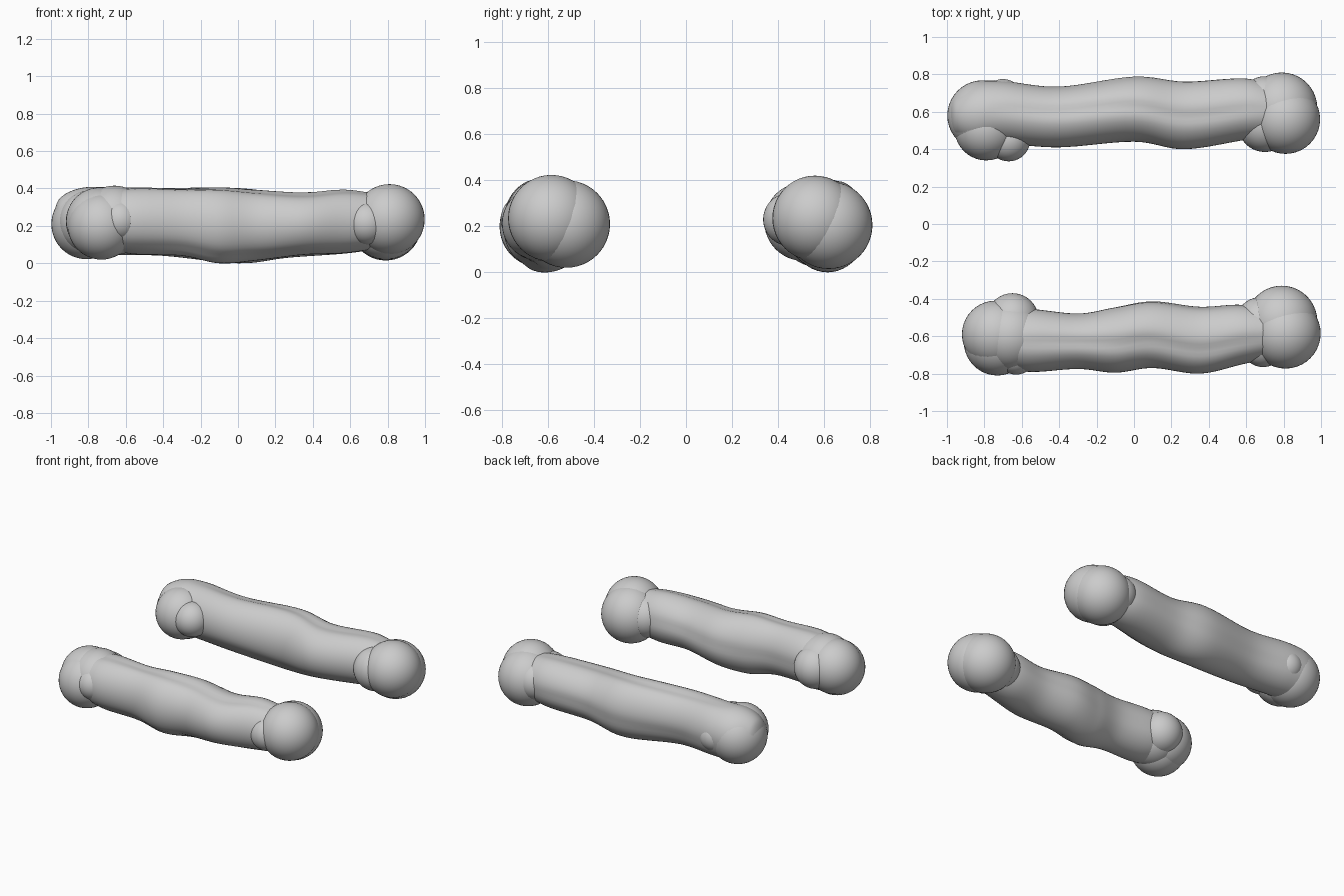
import bpy, bmesh, math
from mathutils import Vector

if "Cube" in bpy.data.objects:
    bpy.data.objects.remove(bpy.data.objects["Cube"])

SIDES, STEPS = 48, 8


def spline(p0, p1, p2, p3, t):
    return 0.5 * (2 * p1 + (p2 - p0) * t + (2 * p0 - 5 * p1 + 4 * p2 - p3) * t * t
                  + (3 * p1 - p0 - 3 * p2 + p3) * t ** 3)


def shaft(name, stations, groove):
    """Lofted shaft; stations are (x, y min, y max, z min, z max)."""
    pts = [Vector(s) for s in stations]
    pts = [pts[0]] + pts + [pts[-1]]
    rows = [spline(*pts[i:i + 4], k / STEPS)
            for i in range(len(pts) - 3) for k in range(STEPS)] + [pts[-1]]
    bm = bmesh.new()
    rings = []
    for x, y0, y1, z0, z1 in rows:
        fade = max(0, 1 - (abs(x) / 0.8) ** 4)
        ring = []
        for j in range(SIDES):
            a = 2 * math.pi * j / SIDES
            r = 1.0
            # long shallow grooves, wandering a little along the bone
            for g, depth in ((groove, 0.07), (groove + 2.4, 0.04), (groove - 1.7, 0.035)):
                d = (a - g - 0.12 * math.sin(4 * x) + math.pi) % (2 * math.pi) - math.pi
                r -= depth * fade * math.exp(-(d / 0.22) ** 2)
            ring.append(bm.verts.new((x, (y0 + y1) / 2 + r * (y1 - y0) / 2 * math.cos(a),
                                      (z0 + z1) / 2 + r * (z1 - z0) / 2 * math.sin(a))))
        rings.append(ring)
    for a, b in zip(rings, rings[1:]):
        for j in range(SIDES):
            k = (j + 1) % SIDES
            bm.faces.new((a[j], a[k], b[k], b[j]))
    bm.faces.new(rings[0])
    bm.faces.new(rings[-1])
    bmesh.ops.recalc_face_normals(bm, faces=bm.faces)
    finish(bm, name)


def knuckles(name, lobes):
    """Cluster of overlapping rounded lobes: (x, y, z, radius)."""
    bm = bmesh.new()
    for x, y, z, r in lobes:
        new = bmesh.ops.create_uvsphere(bm, u_segments=40, v_segments=24, radius=r)
        bmesh.ops.translate(bm, verts=new["verts"], vec=(x, y, z))
    finish(bm, name)


def finish(bm, name):
    me = bpy.data.meshes.new(name)
    bm.to_mesh(me)
    bm.free()
    ob = bpy.data.objects.new(name, me)
    bpy.context.collection.objects.link(ob)
    for p in me.polygons:
        p.use_smooth = True


# Back bone: shaft swallows most of the left knuckle
shaft("back_bone_shaft", [
    (-0.985, 0.54, 0.64, 0.17, 0.27), (-0.95, 0.47, 0.69, 0.10, 0.35),
    (-0.85, 0.42, 0.755, 0.05, 0.40), (-0.70, 0.43, 0.765, 0.045, 0.41),
    (-0.40, 0.41, 0.735, 0.04, 0.405), (0.0, 0.44, 0.79, 0.0, 0.41),
    (0.27, 0.40, 0.765, 0.03, 0.385), (0.60, 0.45, 0.78, 0.055, 0.395),
    (0.80, 0.47, 0.72, 0.09, 0.36)], 1.5)
knuckles("back_bone_left_knuckle", [
    (-0.81, 0.58, 0.21, 0.188), (-0.79, 0.51, 0.22, 0.17),
    (-0.67, 0.45, 0.23, 0.115), (-0.70, 0.67, 0.21, 0.105)])
knuckles("back_bone_right_knuckle", [
    (0.81, 0.56, 0.235, 0.185), (0.79, 0.62, 0.205, 0.19),
    (0.70, 0.53, 0.22, 0.145), (0.70, 0.66, 0.22, 0.13)])

# Front bone
shaft("front_bone_shaft", [
    (-0.75, -0.74, -0.47, 0.09, 0.37), (-0.57, -0.79, -0.45, 0.05, 0.41),
    (-0.30, -0.775, -0.475, 0.04, 0.405), (-0.10, -0.795, -0.44, 0.0, 0.41),
    (0.10, -0.77, -0.41, 0.015, 0.395), (0.35, -0.80, -0.44, 0.045, 0.38),
    (0.58, -0.75, -0.43, 0.055, 0.395), (0.80, -0.70, -0.47, 0.09, 0.36)], 1.75)
knuckles("front_bone_left_knuckle", [
    (-0.74, -0.59, 0.225, 0.18), (-0.65, -0.51, 0.225, 0.14),
    (-0.73, -0.63, 0.20, 0.18), (-0.66, -0.60, 0.23, 0.185),
    (-0.63, -0.695, 0.23, 0.11)])
knuckles("front_bone_right_knuckle", [
    (0.81, -0.585, 0.235, 0.188), (0.79, -0.52, 0.21, 0.19),
    (0.69, -0.65, 0.215, 0.115), (0.68, -0.53, 0.22, 0.14)])
